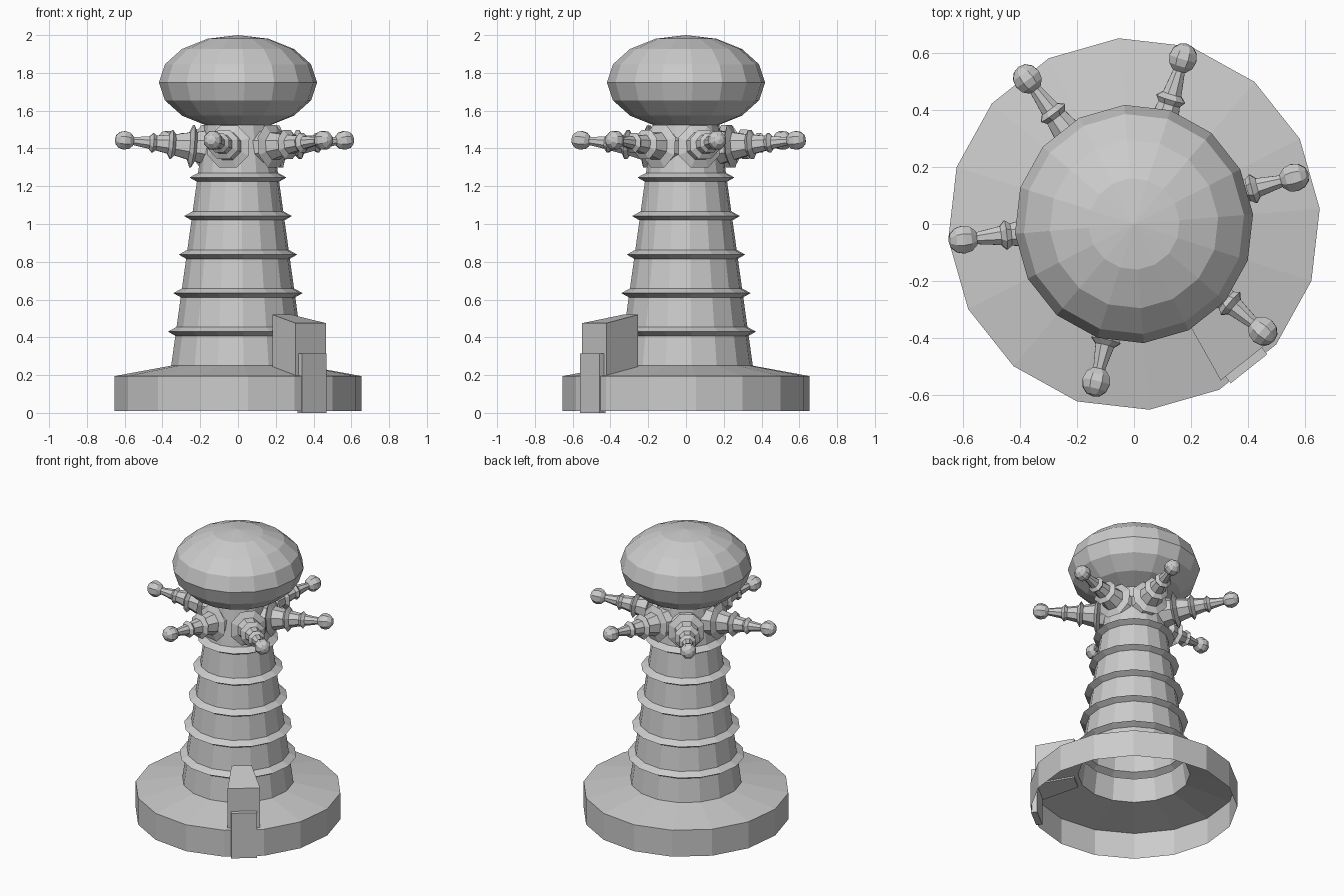
import bpy, bmesh, math
from mathutils import Vector, Matrix

if "Cube" in bpy.data.objects:
    bpy.data.objects.remove(bpy.data.objects["Cube"])

TURN = math.radians(4.7)      # shared twist of the 16-sided parts


def finish(name, bm, matrix=None):
    bmesh.ops.remove_doubles(bm, verts=bm.verts, dist=1e-5)
    if matrix:
        bm.transform(matrix)
    mesh = bpy.data.meshes.new(name)
    bm.to_mesh(mesh)
    bm.free()
    obj = bpy.data.objects.new(name, mesh)
    bpy.context.collection.objects.link(obj)
    return obj


def lathe(name, profile, sides, matrix=None, turn=0.0):
    """Revolve (radius, height) points, listed bottom to top, about z."""
    bm = bmesh.new()
    rings = []
    for r, z in profile:
        rings.append([bm.verts.new((r * math.cos(turn + math.tau * i / sides),
                                    r * math.sin(turn + math.tau * i / sides), z))
                      for i in range(sides)])
    for low, high in zip(rings, rings[1:]):
        for i in range(sides):
            j = (i + 1) % sides
            bm.faces.new((low[i], low[j], high[j], high[i]))
    return finish(name, bm, matrix)


def arc(radius, height, centre, rings):
    return [(radius * math.sin(math.pi * k / rings),
             centre - height * math.cos(math.pi * k / rings)) for k in range(rings + 1)]


def wedge(name, outer, inner, matrix):
    """Block between two upright rectangles given as (distance, half width, bottom, top)."""
    bm = bmesh.new()
    for d, w, low, high in (outer, inner):
        for y, z in ((-w, low), (w, low), (w, high), (-w, high)):
            bm.verts.new((d, y, z))
    bmesh.ops.convex_hull(bm, input=bm.verts)
    bmesh.ops.dissolve_limit(bm, angle_limit=0.01, verts=bm.verts, edges=bm.edges)
    bmesh.ops.recalc_face_normals(bm, faces=bm.faces)
    return finish(name, bm, matrix)


# Hollow base and tapered column with ridges, open underneath
def column_radius(z):
    return 0.355 - 0.14 * (z - 0.25)


profile = [(0.655, 0.01), (0.655, 0.195), (0.355, 0.25)]
for k in range(5):
    z = 0.43 + 0.204 * k
    profile += [(column_radius(z - 0.022), z - 0.022),
                (column_radius(z) + 0.042, z),
                (column_radius(z + 0.025), z + 0.025)]
profile.append((column_radius(1.54), 1.54))
lathe("tower_body", profile, 16, turn=TURN)

# Flattened dome
lathe("dome", arc(0.42, 0.25, 1.75, 8), 16, turn=TURN)

# Entrance block and doorstep, square to one face of the base
facing = Matrix.Rotation(math.radians(-51.55), 4, 'Z')
wedge("entrance", (0.62, 0.103, 0.19, 0.475), (0.375, 0.064, 0.235, 0.52), facing)
wedge("door", (0.65, 0.082, 0.0, 0.315), (0.61, 0.082, 0.0, 0.315), facing)

# Ringed spikes with ball ends, slightly unevenly spread
spike = [(0.105, 0.13)]
for d, r, out in ((0.24, 0.08, 0.122), (0.35, 0.056, 0.084), (0.45, 0.038, 0.056)):
    spike += [(r + 0.004, d - 0.018), (out, d), (r - 0.002, d + 0.018)]
spike.append((0.02, 0.57))
tips = [(0.563, 0.163), (0.172, 0.583), (-0.375, 0.51),
        (-0.60, -0.055), (-0.133, -0.555), (0.453, -0.377)]
for n, (x, y) in enumerate(tips, 1):
    start = Vector((0.0, 0.01, 1.39))
    axis = Vector((x, y, 1.443)) - start
    length = axis.length
    place = Matrix.Translation(start) @ axis.to_track_quat('Z', 'Y').to_matrix().to_4x4()
    slide = place @ Matrix.Translation((0, 0, length - 0.6))
    lathe(f"spike_{n}", spike, 8, slide, math.radians(22.5))
    lathe(f"spike_ball_{n}", arc(0.053, 0.053, 0.6, 6), 8, slide, math.radians(22.5))
